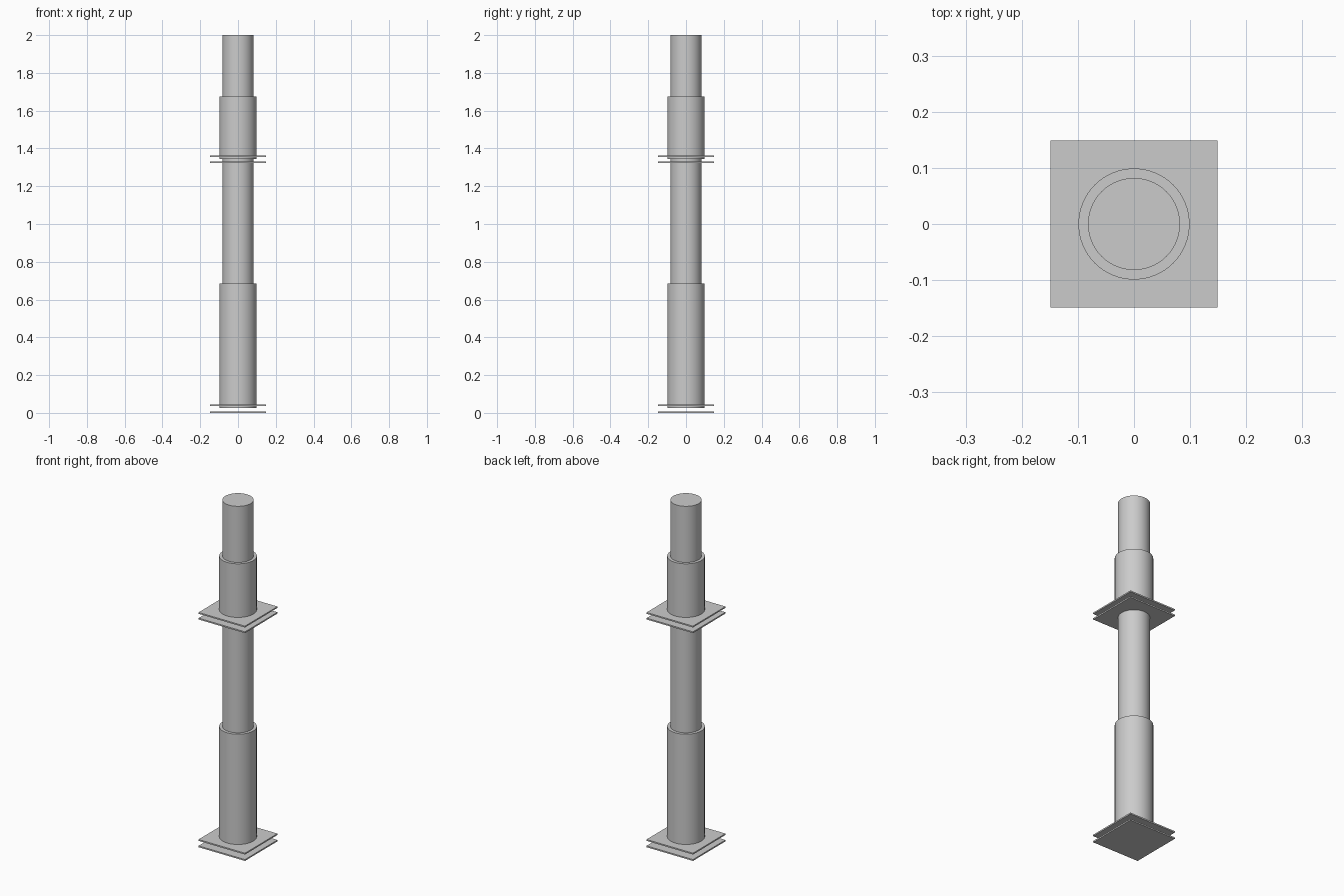
import bpy
import math

cube = bpy.data.objects.get("Cube")
if cube:
    bpy.data.objects.remove(cube, do_unlink=True)

steel = bpy.data.materials.new("grey_steel")
steel.use_nodes = True
colour = (0.6, 0.6, 0.6, 1)
steel.diffuse_color = colour
steel.node_tree.nodes["Principled BSDF"].inputs["Base Color"].default_value = colour


def pipe(name, radius, bottom, top):
    bpy.ops.mesh.primitive_cylinder_add(
        vertices=64, radius=radius, depth=top - bottom,
        location=(0, 0, (bottom + top) / 2))
    ob = bpy.context.object
    ob.name = name
    ob.data.materials.append(steel)
    bpy.ops.object.shade_smooth_by_angle(angle=math.radians(30))


def plate(name, bottom, width=0.298, thickness=0.008):
    bpy.ops.mesh.primitive_cube_add(size=1, location=(0, 0, bottom + thickness / 2))
    ob = bpy.context.object
    ob.name = name
    ob.scale = (width, width, thickness)
    bpy.ops.object.transform_apply(location=False, rotation=False, scale=True)
    ob.data.materials.append(steel)


# Two stacked sections: inner pipe, outer sleeve over its lower half, plate pair
JOINT = 1.344
for label, base, sleeve_top, pipe_top in (
        ("lower", 0.026, 0.685, JOINT),
        ("upper", JOINT, 1.674, 2.0)):
    pipe(label + "_pipe", 0.082, base, pipe_top)
    pipe(label + "_sleeve", 0.099, base, sleeve_top)
    plate(label + "_flange_bottom", base - 0.026 if label == "lower" else base - 0.022)
    plate(label + "_flange_top", base + 0.011)
